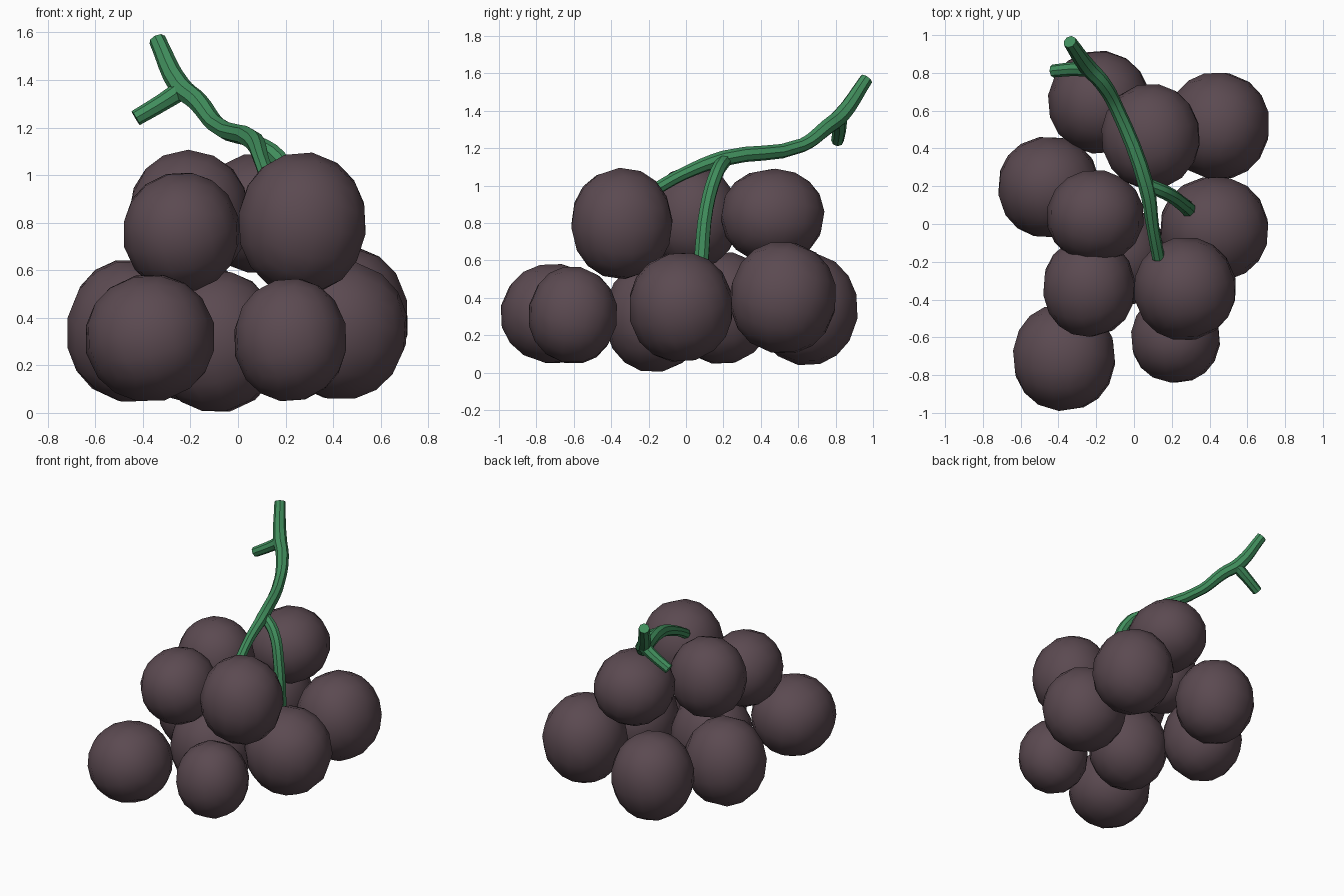
import bpy, bmesh, random
from mathutils import Vector, Euler

if "Cube" in bpy.data.objects:
    bpy.data.objects.remove(bpy.data.objects["Cube"])

random.seed(4)

def material(name, rgb):
    m = bpy.data.materials.new(name)
    m.diffuse_color = (*rgb, 1)
    m.use_nodes = True
    m.node_tree.nodes["Principled BSDF"].inputs["Base Color"].default_value = m.diffuse_color
    return m

grape_skin = material("dusky purple", (0.105, 0.068, 0.082))
stem_green = material("stem green", (0.052, 0.27, 0.108))

def grape(name, centre, radii):
    """Rounded cube, tilted a little, then fitted to its centre and radii."""
    me = bpy.data.meshes.new(name)
    bm = bmesh.new()
    bmesh.ops.create_cube(bm, size=2)
    bmesh.ops.subdivide_edges(bm, edges=bm.edges[:], cuts=3, use_grid_fill=True)
    tilt = Euler([random.uniform(-0.3, 0.3) for _ in range(3)])
    for v in bm.verts:
        # even out the grid spacing before projecting on the sphere
        p = Vector([c * (0.83 + 0.17 * abs(c)) for c in v.co]).normalized()
        p.rotate(tilt)
        v.co = p
    for i in range(3):
        reach = max(abs(v.co[i]) for v in bm.verts)
        for v in bm.verts:
            v.co[i] *= radii[i] / reach
    for f in bm.faces:
        f.smooth = True
    bm.to_mesh(me)
    bm.free()
    me.materials.append(grape_skin)
    ob = bpy.data.objects.new(name, me)
    ob.location = centre
    bpy.context.collection.objects.link(ob)

def twig(name, points):
    """Round tube through (x, y, z, radius) points."""
    cu = bpy.data.curves.new(name, 'CURVE')
    cu.dimensions = '3D'
    cu.bevel_depth = 1
    cu.bevel_resolution = 2
    cu.resolution_u = 4
    cu.use_fill_caps = True
    sp = cu.splines.new('BEZIER')
    sp.bezier_points.add(len(points) - 1)
    for bp, (x, y, z, r) in zip(sp.bezier_points, points):
        bp.co = (x, y, z)
        bp.radius = r
        bp.handle_left_type = bp.handle_right_type = 'AUTO'
    cu.materials.append(stem_green)
    ob = bpy.data.objects.new(name, cu)
    bpy.context.collection.objects.link(ob)
    bpy.ops.object.select_all(action='DESELECT')
    bpy.context.view_layer.objects.active = ob
    ob.select_set(True)
    bpy.ops.object.convert(target='MESH')
    bpy.ops.object.shade_smooth_by_angle()

# Lower layer of grapes
lower = [
    ((-0.37, -0.705, 0.315), (0.27, 0.285, 0.265)),
    ((0.22, -0.605, 0.307), (0.235, 0.235, 0.257)),
    ((-0.45, 0.195, 0.345), (0.267, 0.265, 0.297)),
    ((-0.185, 0.645, 0.34), (0.27, 0.272, 0.30)),
    ((0.445, 0.52, 0.40), (0.267, 0.28, 0.295)),
    ((0.425, -0.027, 0.35), (0.285, 0.273, 0.29)),
    ((-0.09, -0.17, 0.30), (0.27, 0.265, 0.295)),
]
# Upper layer of grapes
upper = [
    ((0.27, -0.343, 0.797), (0.267, 0.27, 0.298)),
    ((-0.238, -0.335, 0.76), (0.242, 0.262, 0.25)),
    ((-0.205, 0.04, 0.83), (0.255, 0.243, 0.277)),
    ((0.088, 0.463, 0.84), (0.26, 0.277, 0.25)),
]
for i, g in enumerate(lower):
    grape(f"lower_grape_{i + 1}", *g)
for i, g in enumerate(upper):
    grape(f"upper_grape_{i + 1}", *g)

# Main stem, running down into the front of the bunch
twig("main_stem", [
    (-0.34, 0.965, 1.57, 0.036), (-0.245, 0.83, 1.375, 0.046), (-0.17, 0.75, 1.31, 0.043),
    (-0.095, 0.62, 1.215, 0.038), (0.065, 0.20, 1.145, 0.042), (0.10, -0.02, 1.06, 0.034),
    (0.13, -0.18, 0.97, 0.034)])
# Cut side shoot at the top
twig("side_shoot", [
    (-0.235, 0.82, 1.36, 0.042), (-0.32, 0.82, 1.305, 0.037), (-0.43, 0.81, 1.24, 0.034)])
# Branch hanging down on the right side
twig("hanging_branch", [
    (0.06, 0.21, 1.14, 0.038), (0.17, 0.165, 1.07, 0.038), (0.25, 0.11, 0.88, 0.038),
    (0.285, 0.08, 0.58, 0.042)])
